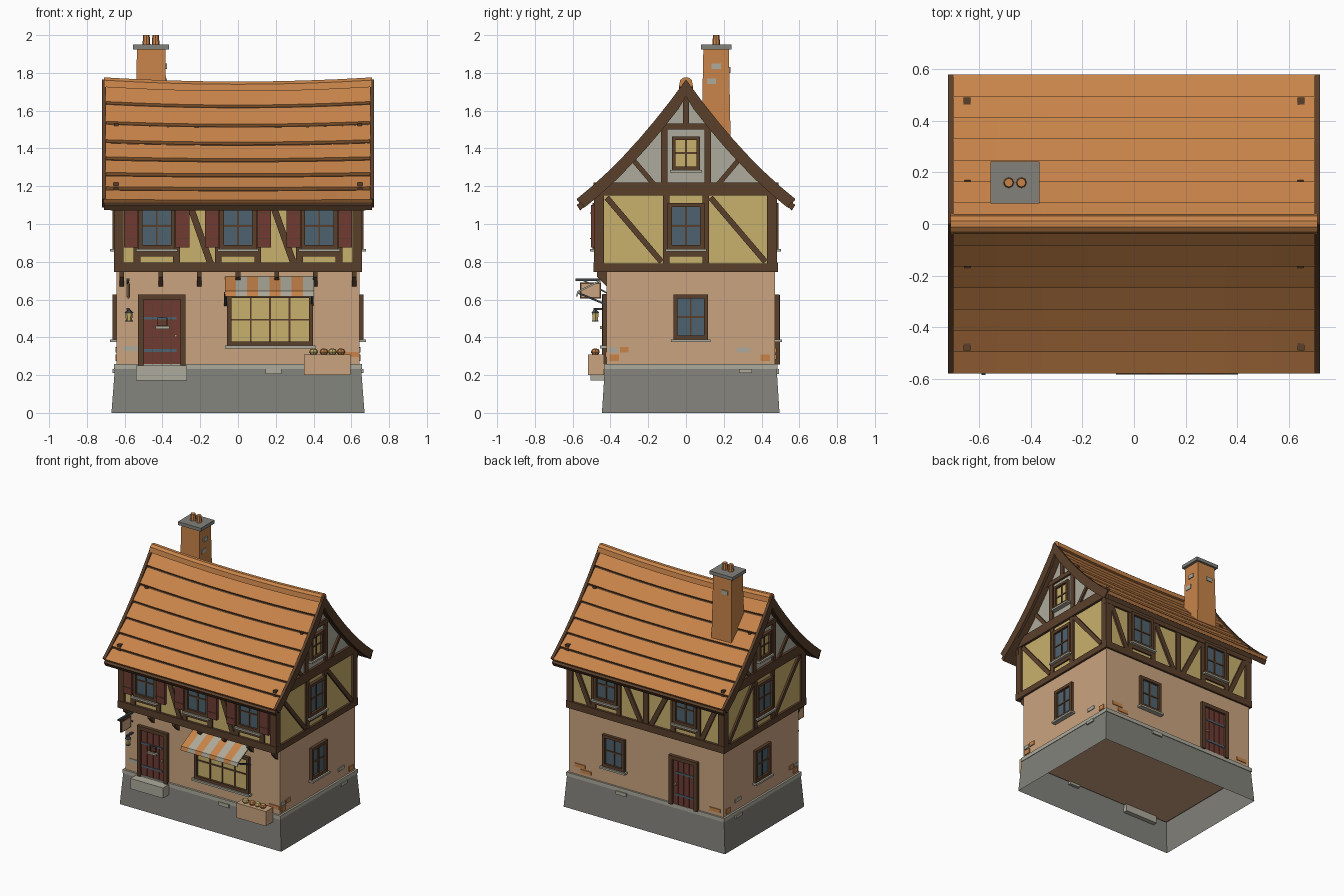
import bpy, bmesh, math

cube = bpy.data.objects.get("Cube")
if cube:
    bpy.data.objects.remove(cube)

COLOURS = {"tile_orange": "C8844A", "timber": "5A3F2B", "tan_plaster": "CBA480", "yellow": "C9B16D",
           "stone": "82817B", "pale_stone": "AEAB9C", "glass": "4F626E", "dark_red": "6E3B32", "iron": "3F4448"}


def linear(h):
    c = int(h, 16) / 255
    return c / 12.92 if c < 0.04 else ((c + 0.055) / 1.055) ** 2.4


mats = {}
for key, code in COLOURS.items():
    m = mats[key] = bpy.data.materials.new(key)
    m.use_nodes = True
    rgba = [linear(code[i:i + 2]) for i in (0, 2, 4)] + [1]
    m.diffuse_color = rgba
    m.node_tree.nodes["Principled BSDF"].inputs["Base Color"].default_value = rgba

parts = {}


def loft(name, rings, mat, caps=True):
    """Skin a list of equal rings of points into the named part."""
    bm, used = parts.setdefault(name, (bmesh.new(), []))
    if mat not in used:
        used.append(mat)
    vs = [[bm.verts.new(p) for p in ring] for ring in rings]
    n = len(vs[0])
    faces = [bm.faces.new((a[i], a[(i + 1) % n], b[(i + 1) % n], b[i]))
             for a, b in zip(vs, vs[1:]) for i in range(n)]
    if caps:
        faces += [bm.faces.new(vs[0][::-1]), bm.faces.new(vs[-1])]
    for f in faces:
        f.material_index = used.index(mat)


def quad(x0, x1, y0, y1, z):
    return [(x0, y0, z), (x1, y0, z), (x1, y1, z), (x0, y1, z)]


def box(name, x0, x1, y0, y1, z0, z1, mat):
    loft(name, [quad(x0, x1, y0, y1, z0), quad(x0, x1, y0, y1, z1)], mat)


def lathe(name, x, y, profile, mat, n=8):
    loft(name, [[(x + r * math.cos(math.tau * i / n), y + r * math.sin(math.tau * i / n), z)
                 for i in range(n)] for r, z in profile], mat)


def wall(axis, at, sign):
    """Map (along, outward, height) on a wall plane to world space."""
    if axis == "y":
        return lambda u, d, z: (u, at + sign * d, z)
    return lambda u, d, z: (at + sign * d, u, z)


def plate(name, w, pts, d, mat, d0=-0.01):
    loft(name, [[w(u, k, z) for u, z in pts] for k in (d0, d)], mat)


def rect(name, w, u0, u1, z0, z1, d, mat, d0=-0.01):
    plate(name, w, [(u0, z0), (u1, z0), (u1, z1), (u0, z1)], d, mat, d0)


def beam(name, w, a, b, width=0.035, d=0.013, mat="timber"):
    du, dz = b[0] - a[0], b[1] - a[1]
    s = width / 2 / math.hypot(du, dz)
    nu, nz = -dz * s, du * s
    plate(name, w, [(a[0] + nu, a[1] + nz), (a[0] - nu, a[1] - nz),
                    (b[0] - nu, b[1] - nz), (b[0] + nu, b[1] + nz)], d, mat)


def window(name, w, u, z, wide, high, cols=2, rows=2, glass="glass", f=0.022):
    l, r, t = u - wide / 2, u + wide / 2, z + high
    rect(name, w, l, r, z, t, 0.006, glass)
    for a, b, c, e in ((l - f, l, z - f, t + f), (r, r + f, z - f, t + f),
                       (l, r, z - f, z), (l, r, t, t + f)):
        rect(name, w, a, b, c, e, 0.022, "timber")
    for i in range(1, cols):
        x = l + wide * i / cols
        rect(name, w, x - 0.005, x + 0.005, z, t, 0.012, "timber")
    for i in range(1, rows):
        y = z + high * i / rows
        rect(name, w, l, r, y - 0.005, y + 0.005, 0.011, "timber")
    rect(name, w, l - f - 0.012, r + f + 0.012, z - f - 0.014, z - f, 0.035, "pale_stone")


def door(name, w, u, z, wide, high, f=0.028):
    l, r, t = u - wide / 2, u + wide / 2, z + high
    rect(name, w, l, r, z, t, 0.004, "timber")
    for i in range(4):
        x = l + wide * i / 4
        rect(name, w, x + 0.002, x + wide / 4 - 0.002, z, t, 0.01, "dark_red")
    for a, b, c, e in ((l - f, l, z, t + f), (r, r + f, z, t + f), (l, r, t, t + f)):
        rect(name, w, a, b, c, e, 0.025, "timber")
    for k in (0.22, 0.7):
        rect(name, w, l, r - 0.02, z + high * k, z + high * k + 0.014, 0.014, "glass")
    rect(name, w, r - 0.03, r - 0.018, z + high / 2 - 0.02, z + high / 2 - 0.008, 0.022, "yellow")


# Walls: plinth is an open shell, the upper storey juts out at the front
loft("plinth", [quad(-0.67, 0.67, -0.445, 0.495, 0), quad(-0.652, 0.652, -0.43, 0.48, 0.235)], "stone", False)
box("plinth_trim", -0.656, 0.656, -0.435, 0.485, 0.232, 0.26, "pale_stone")
box("ground_walls", -0.642, 0.642, -0.42, 0.472, 0.225, 0.755, "tan_plaster")
box("upper_walls", -0.642, 0.642, -0.472, 0.468, 0.752, 1.165, "yellow")
low_front, low_back = wall("y", -0.42, -1), wall("y", 0.472, 1)
up_front, up_back = wall("y", -0.472, -1), wall("y", 0.468, 1)
sides = {"left": wall("x", 0.642, 1), "right": wall("x", -0.642, -1)}

# Roof shape: concave slopes and a sagging ridge
HALF = 0.71


def roof_z(y, x=HALF):
    y = abs(y)
    return 1.755 - 1.4 * y + 0.53 * y * y - 0.022 * (1 - (x / HALF) ** 2) * (1 - y / 0.6)


stations = [HALF * (i / 4 - 1) for i in range(9)]
ROWS = 7
steps = [0.578 * k / ROWS for k in range(ROWS + 1)]
for s in (-1, 1):
    loft("roof_deck", [[(x, s * y, roof_z(y, x) - 0.022) for y in steps] +
                       [(x, s * y * 0.97, roof_z(y, x) - 0.05) for y in steps[::-1]]
                       for x in stations], "timber")
    for a, b in zip(steps, steps[1:]):
        loft("roof_tiles", [[(x, s * a, roof_z(a, x) - 0.012), (x, s * b, roof_z(b, x) + 0.006),
                             (x, s * (b - 0.016), roof_z(b, x) - 0.014), (x, s * a, roof_z(a, x) - 0.035)]
                            for x in stations], "tile_orange")
    for e in (-1, 1):
        loft("barge_boards", [[(e * x, s * y, roof_z(y) + 0.01) for x in (0.698, 0.72)] +
                              [(e * x, s * max(y - 0.042, 0), roof_z(y) - (0.035 if y else 0.08))
                               for x in (0.72, 0.698)] for y in steps], "timber")
arc = [math.pi * i / 5 for i in range(6)]
loft("ridge_cap", [[(x, 0.038 * math.cos(t), roof_z(0, x) - 0.03 + 0.053 * math.sin(t) ** 0.7 if 0 < t < 3
                     else roof_z(0, x) - 0.03) for t in arc] for x in stations], "tile_orange")

# Front upper timber framing, windows and shutters
for w in (up_front, up_back):
    rect("storey_beams", w, -0.657, 0.657, 0.745, 0.797, 0.018, "timber")
    rect("storey_beams", w, -0.657, 0.657, 1.1, 1.165, 0.015, "timber")
    for u in (-0.63, 0.63):
        rect("corner_posts", w, u - 0.025, u + 0.025, 0.79, 1.11, 0.014, "timber")


def framed_window(name, w, u, wide=0.15, top=1.11):
    window(name, w, u, 0.89, wide, 0.2)
    for s in (-1, 1):
        c = u + s * (wide / 2 + 0.03)
        rect("wall_posts", w, c - 0.018, c + 0.018, 0.79, top, 0.012, "timber")
    rect("wall_posts", w, u - 0.1, u + 0.1, 0.828, 0.858, 0.012, "timber")


for u in (-0.43, 0, 0.43):
    framed_window("front_upper_windows", up_front, u)
    for s in (-1, 1):
        c = u + s * 0.137
        rect("shutters", up_front, c - 0.037, c + 0.037, 0.875, 1.1, 0.032, "dark_red", 0.01)
        for z in (0.92, 1.055):
            rect("shutters", up_front, c - 0.037, c + 0.037, z, z + 0.006, 0.035, "timber", 0.03)
for u in (-0.255, 0.185):
    beam("braces", up_front, (u, 1.1), (u + 0.11, 0.79))

# Back upper framing
rect("wall_posts", up_back, -0.02, 0.02, 0.79, 1.11, 0.012, "timber")
for s in (-1, 1):
    framed_window("back_upper_windows", up_back, s * 0.33)
    beam("braces", up_back, (s * 0.6, 1.1), (s * 0.46, 0.79))
    beam("braces", up_back, (s * 0.2, 1.1), (s * 0.04, 0.79))

# Both gable ends
for name, w in sides.items():
    slope = [0.475 * (i / 6 - 1) for i in range(13)]
    plate("gable_walls", w, [(y, roof_z(y) - 0.045) for y in slope] + [(0.475, 1.15), (-0.475, 1.15)],
          0, "pale_stone", -0.03)
    rect("storey_beams", w, -0.488, 0.483, 0.745, 0.79, 0.015, "timber")
    rect("storey_beams", w, -0.49, 0.49, 1.15, 1.22, 0.018, "timber")
    for y in (-0.46, 0.455):
        rect("corner_posts", w, y - 0.025, y + 0.025, 0.78, 1.16, 0.014, "timber")
    framed_window(name + "_upper_window", w, 0, top=1.16)
    window(name + "_lower_window", w, 0.025, 0.41, 0.14, 0.195)
    window(name + "_attic_window", w, 0, 1.305, 0.11, 0.14, glass="yellow", f=0.018)
    for y in (-0.42, 0.13):
        beam("braces", w, (y, 1.14), (y + 0.29, 0.8), 0.03)
    rect("gable_frame", w, -0.17, 0.17, 1.5, 1.532, 0.014, "timber")
    rect("gable_frame", w, -0.016, 0.016, 1.53, 1.7, 0.012, "timber")
    for s in (-1, 1):
        rect("gable_frame", w, s * 0.115 - 0.018, s * 0.115 + 0.018, 1.21, 1.51, 0.012, "timber")
        beam("gable_frame", w, (s * 0.28, 1.34), (s * 0.17, 1.21), 0.026)
        rect("stray_bricks", w, 0.025 + s * 0.4 - 0.03, 0.025 + s * 0.4 + 0.02, 0.275, 0.31, 0.006, "tile_orange")
    rect("stray_bricks", w, -0.35, -0.305, 0.32, 0.35, 0.006, "tile_orange")
    rect("stray_bricks", w, -0.41, -0.36, 0.32, 0.345, 0.006, "pale_stone")
    rect("stray_bricks", w, 0.27, 0.34, 0.32, 0.345, 0.006, "pale_stone")
    rect("stray_bricks", w, 0.28, 0.35, 0.21, 0.232, 0.022, "pale_stone")

# Jetty brackets
for i in range(7):
    x = -0.615 + 0.205 * i
    loft("jetty_brackets", [[(x + d, y, z) for y, z in ((-0.41, 0.75), (-0.47, 0.75), (-0.47, 0.72), (-0.41, 0.66))]
                            for d in (-0.012, 0.012)], "timber")

# Ground floor doors and windows
door("front_door", low_front, -0.403, 0.245, 0.195, 0.355)
window("front_door_pane", low_front, -0.4, 0.462, 0.045, 0.04, glass="yellow", f=0.003)
box("door_step", -0.54, -0.27, -0.505, -0.4, 0.172, 0.25, "pale_stone")
window("shop_window", low_front, 0.17, 0.378, 0.41, 0.23, 4, 2, "yellow")
door("back_door", low_back, -0.32, 0.255, 0.18, 0.34)
window("back_lower_window", low_back, 0.26, 0.41, 0.14, 0.195)
for u, z, w, m in ((0.6, 0.31, low_front, "tile_orange"), (-0.56, 0.34, low_front, "pale_stone"),
                   (0.19, 0.22, low_front, "pale_stone"), (0.55, 0.33, low_back, "tile_orange"),
                   (0.5, 0.295, low_back, "tile_orange"), (-0.57, 0.3, low_back, "tile_orange"),
                   (0.2, 0.22, low_back, "pale_stone")):
    rect("stray_bricks", w, u - 0.045, u + 0.04, z - 0.013, z + 0.013, 0.02 if z < 0.25 else 0.006, m)

# Striped awning with stays
cloth = [(-0.42, 0.722), (-0.575, 0.645), (-0.582, 0.617), (-0.575, 0.617), (-0.568, 0.638), (-0.42, 0.712)]
for i in range(8):
    x = -0.07 + 0.059 * i
    loft("awning", [[(k, y, z) for y, z in cloth] for k in (x, x + 0.059)],
         "pale_stone" if i % 2 else "tile_orange")
for x in (-0.064, 0.396):
    beam("awning_stays", wall("x", x, 1), (-0.57, 0.635), (-0.415, 0.57), 0.01, 0.005, "iron")

# Hanging sign and lantern
post = wall("x", -0.58, 1)
beam("sign_bracket", post, (-0.585, 0.705), (-0.41, 0.705), 0.012, 0.006, "iron")
beam("sign_bracket", post, (-0.54, 0.7), (-0.41, 0.63), 0.008, 0.004, "iron")
rect("sign_board", post, -0.56, -0.45, 0.605, 0.69, 0.006, "timber", -0.006)
rect("sign_board", post, -0.552, -0.458, 0.613, 0.682, 0.009, "tan_plaster", -0.009)
beam("lantern_bracket", post, (-0.49, 0.55), (-0.41, 0.55), 0.01, 0.005, "iron")
lathe("lantern", -0.577, -0.48, [(0.016, 0.49), (0.02, 0.53)], "yellow", 6)
lathe("lantern", -0.577, -0.48, [(0.024, 0.53), (0.005, 0.55)], "iron", 6)
lathe("lantern", -0.577, -0.48, [(0.02, 0.483), (0.02, 0.49)], "iron", 6)

# Bread stall
box("stall", 0.35, 0.595, -0.52, -0.435, 0.2, 0.31, "tan_plaster")
for x, m in ((0.4, "yellow"), (0.455, "tile_orange"), (0.5, "yellow"), (0.545, "tile_orange")):
    lathe("bread", x, -0.48, [(0.015, 0.308), (0.024, 0.322), (0.018, 0.336), (0.006, 0.341)], m)

# Chimney
loft("chimney", [quad(-0.545, -0.375, 0.08, 0.238, 1.35), quad(-0.535, -0.385, 0.092, 0.227, 1.93)], "tile_orange")
box("chimney_cap", -0.555, -0.365, 0.08, 0.242, 1.925, 1.95, "stone")
for x in (-0.485, -0.436):
    lathe("chimney_pots", x, 0.16, [(0.021, 1.945), (0.017, 2.0)], "tile_orange")
for y, z in ((0.16, 1.835), (0.135, 1.755)):
    rect("chimney_stones", wall("x", -0.385, 1), y - 0.025, y + 0.025, z - 0.015, z + 0.015, 0.008, "pale_stone")
rect("chimney_stones", wall("y", 0.228, 1), -0.51, -0.46, 1.8, 1.83, 0.008, "pale_stone")

# Turn every part into an object
for name, (bm, used) in parts.items():
    bmesh.ops.recalc_face_normals(bm, faces=bm.faces)
    mesh = bpy.data.meshes.new(name)
    bm.to_mesh(mesh)
    bm.free()
    for key in used:
        mesh.materials.append(mats[key])
    bpy.context.scene.collection.objects.link(bpy.data.objects.new(name, mesh))
